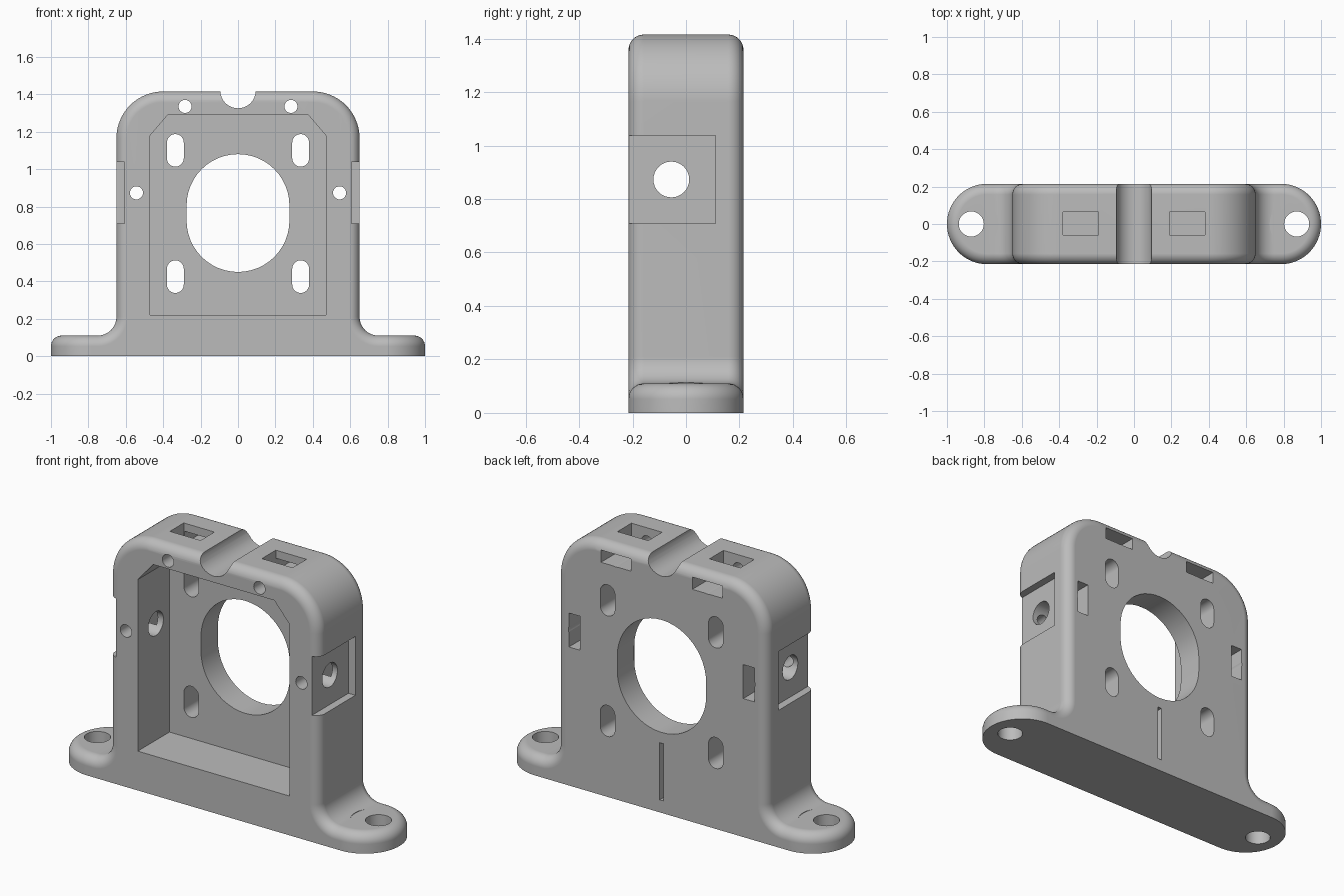
import bpy, bmesh
from math import sin, cos, pi
from mathutils import Vector

if "Cube" in bpy.data.objects:
    bpy.data.objects.remove(bpy.data.objects["Cube"])

DEPTH = 0.215      # half depth, also the radius of the foot ends
EDGE = 0.057       # rounding of the outer rim
FOOT_X = 0.785     # centre of the rounded foot ends
FOOT_Z = 0.11
SIDE_X = 0.65
TOP_Z = 1.415
STEPS = 8

grey = bpy.data.materials.new("plain grey")
grey.use_nodes = True
colour = (0.5, 0.5, 0.5, 1)
grey.diffuse_color = colour
grey.node_tree.nodes["Principled BSDF"].inputs["Base Color"].default_value = colour


def arc(cx, cz, r, a0, a1, n):
    return [(cx + r * cos(a0 + (a1 - a0) * i / n), cz + r * sin(a0 + (a1 - a0) * i / n))
            for i in range(n + 1)]


def make_object(name, bm):
    bmesh.ops.recalc_face_normals(bm, faces=bm.faces)
    mesh = bpy.data.meshes.new(name)
    bm.to_mesh(mesh)
    bm.free()
    mesh.materials.append(grey)
    obj = bpy.data.objects.new(name, mesh)
    bpy.context.collection.objects.link(obj)
    return obj


def outline(d):
    """Front outline without the foot ends, moved inward by d."""
    half = [(FOOT_X, 0), (FOOT_X, FOOT_Z - d)]
    half += arc(SIDE_X + 0.1, FOOT_Z + 0.1, 0.1 + d, -pi / 2, -pi, 10)
    half += arc(SIDE_X - 0.25, TOP_Z - 0.25, 0.25 - d, 0, pi / 2, 20)
    return half + [(-x, z) for x, z in reversed(half)]


# Rim rounding as (distance from middle, inset) pairs, outermost first
rim = [(DEPTH - EDGE + EDGE * cos(a), EDGE * (1 - sin(a)))
       for a in (pi / 2 * i / STEPS for i in range(STEPS + 1))]
layers = [(-y, d) for y, d in rim] + [(y, d) for y, d in reversed(rim)]

# Upright body: a loft of outlines from front to back, open at foot ends and bottom
bm = bmesh.new()
rings = [[bm.verts.new((x, y, z)) for x, z in outline(d)] for y, d in layers]
count = len(rings[0])
for a, b in zip(rings, rings[1:]):
    for i in range(1, count - 2):
        bm.faces.new((a[i], a[i + 1], b[i + 1], b[i]))
bm.faces.new(rings[0])
bm.faces.new(rings[-1])

# Rounded foot ends: the same rim section swept half a turn
section = [(DEPTH, 0)] + [(y, FOOT_Z - d) for y, d in rim]
TURN = 32
bottom = []
for side in (1, -1):
    sweep = []
    for i in range(TURN + 1):
        t = -pi / 2 + pi * i / TURN
        sweep.append([bm.verts.new((side * (FOOT_X + r * cos(t)), r * sin(t), z))
                      for r, z in section])
    for a, b in zip(sweep, sweep[1:]):
        for k in range(len(section) - 1):
            bm.faces.new((a[k], a[k + 1], b[k + 1], b[k]))
    bm.faces.new([s[-1] for s in sweep])
    bottom += [s[0] for s in (sweep if side == 1 else reversed(sweep))]
bm.faces.new(bottom)
# Drop the unused inner bottom corners, then weld the seams
bmesh.ops.delete(bm, geom=[v for v in bm.verts if not v.link_faces], context='VERTS')
bmesh.ops.remove_doubles(bm, verts=bm.verts, dist=0.0001)
bracket = make_object("motor_bracket", bm)


def cut(points, axis, lo, hi):
    """Cut a prism with the given section through the bracket along an axis."""
    place = {'X': lambda u, v, w: (w, u, v),
             'Y': lambda u, v, w: (u, w, v),
             'Z': lambda u, v, w: (u, v, w)}[axis]
    cb = bmesh.new()
    a = [cb.verts.new(place(u, v, lo)) for u, v in points]
    b = [cb.verts.new(place(u, v, hi)) for u, v in points]
    cb.faces.new(a)
    cb.faces.new(b)
    for i in range(len(a)):
        j = (i + 1) % len(a)
        cb.faces.new((a[i], a[j], b[j], b[i]))
    cutter = make_object("cutter", cb)
    cutter.hide_render = True
    mod = bracket.modifiers.new("cut", 'BOOLEAN')
    mod.operation = 'DIFFERENCE'
    mod.solver = 'EXACT'
    mod.object = cutter
    bpy.context.view_layer.objects.active = bracket
    bpy.ops.object.modifier_apply(modifier=mod.name)
    bpy.data.objects.remove(cutter)


def box(u0, u1, v0, v1):
    return [(u0, v0), (u1, v0), (u1, v1), (u0, v1)]


def circle(u, v, r, n=32):
    return arc(u, v, r, 0, 2 * pi, n)[:-1]


def slot(u, v, r, half):
    return arc(u, v + half, r, 0, pi, 24) + arc(u, v - half, r, pi, 2 * pi, 24)


# Motor pocket with chamfered upper corners
cut([(-0.47, 0.22), (0.47, 0.22), (0.47, 1.18), (0.375, 1.29), (-0.375, 1.29), (-0.47, 1.18)],
    'Y', -0.5, 0.065)
# Main opening and the notch in the top
cut(slot(0, 0.765, 0.275, 0.04), 'Y', -0.5, 0.5)
cut(circle(0, 1.42, 0.095), 'Y', -0.5, 0.5)
# Narrow groove on the back
cut(box(-0.0125, 0.0125, 0.07, 0.39), 'Y', 0.165, 0.5)

for s in (1, -1):
    # Mounting slots in the back wall
    for z in (1.1, 0.425):
        cut(slot(s * 0.335, z, 0.045, 0.042), 'Y', -0.1, 0.5)
    # Small screw holes through the frame
    cut(circle(s * 0.283, 1.335, 0.035), 'Y', -0.5, 0.5)
    cut(circle(s * 0.543, 0.873, 0.035), 'Y', -0.5, 0.5)
    # Nut pockets from the top and the back
    cut(box(s * 0.285 - 0.095, s * 0.285 + 0.095, -0.06, 0.063), 'Z', 1.3, 1.6)
    cut(box(s * 0.283 - 0.093, s * 0.283 + 0.093, 1.302, 1.37), 'Y', 0.0, 0.5)
    cut(box(s * 0.54 - 0.035, s * 0.54 + 0.035, 0.775, 0.965), 'Y', 0.0, 0.5)
    # Side recess with its cable hole
    cut(box(-0.5, 0.11, 0.708, 1.037), 'X', *sorted((s * 0.607, s * 0.8)))
    cut(circle(-0.055, 0.873, 0.067), 'X', *sorted((s * 0.4, s * 0.8)))
    # Foot bolt hole and the clearance for its washer
    cut(circle(s * 0.87, 0, 0.067), 'Z', -0.5, 0.5)
    cut(circle(s * 0.87, 0, 0.145), 'Z', FOOT_Z + 0.0005, 0.3)

# Smooth the rounded parts, keep the cut edges sharp
bpy.ops.object.select_all(action='DESELECT')
bracket.select_set(True)
bpy.context.view_layer.objects.active = bracket
bpy.ops.object.shade_smooth_by_angle(angle=pi / 6)
weighted = bracket.modifiers.new("even_normals", 'WEIGHTED_NORMAL')
weighted.keep_sharp = True
